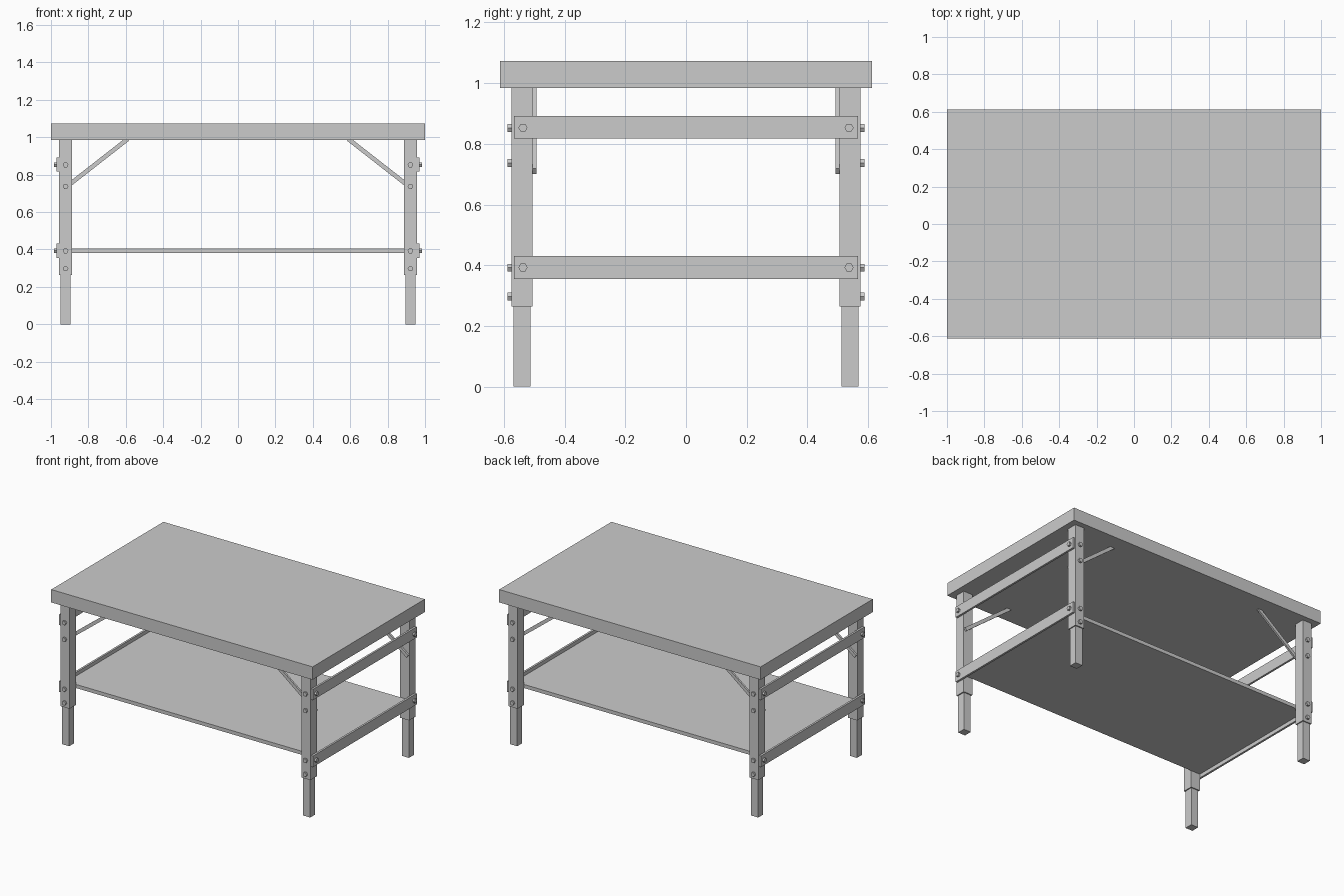
import bpy, bmesh
from math import cos, sin, pi, atan2
from mathutils import Vector, Matrix

if "Cube" in bpy.data.objects:
    bpy.data.objects.remove(bpy.data.objects["Cube"])


def finish(name, bm, mx=False, my=False):
    """Turn a bmesh (world coordinates) into an object, mirrored about the centre."""
    bmesh.ops.recalc_face_normals(bm, faces=bm.faces)
    me = bpy.data.meshes.new(name)
    bm.to_mesh(me)
    bm.free()
    ob = bpy.data.objects.new(name, me)
    bpy.context.collection.objects.link(ob)
    if mx or my:
        m = ob.modifiers.new("Mirror", 'MIRROR')
        m.use_axis = (mx, my, False)
        m.use_mirror_merge = False
    return ob


def box(name, lo, hi, mx=False, my=False):
    lo, hi = Vector(lo), Vector(hi)
    bm = bmesh.new()
    mat = Matrix.Translation((lo + hi) / 2) @ Matrix.Diagonal((*(hi - lo), 1))
    bmesh.ops.create_cube(bm, size=1, matrix=mat)
    return finish(name, bm, mx, my)


def prism(name, points, offset, mx=False, my=False):
    """Extrude a closed outline along an offset vector."""
    bm = bmesh.new()
    face = bm.faces.new([bm.verts.new(p) for p in points])
    ext = bmesh.ops.extrude_face_region(bm, geom=[face], use_keep_orig=True)
    verts = [v for v in ext['geom'] if isinstance(v, bmesh.types.BMVert)]
    bmesh.ops.translate(bm, verts=verts, vec=offset)
    return finish(name, bm, mx, my)


LX, LY = 0.922, 0.54      # leg centre
LEG, FOOT = 0.035, 0.0275  # half widths
TOP, UNDER = 1.073, 0.984
OUT_X, OUT_Y = LX + LEG, LY + LEG
RAIL = 0.014

# Table top and lower shelf
box("table_top", (-1, -0.613, UNDER), (1, 0.613, TOP))
box("lower_shelf", (-OUT_X, -LY + LEG, 0.381), (OUT_X, LY - LEG, 0.406))

# Telescoping legs: outer sleeve and narrower foot
box("leg_sleeve", (LX - LEG, LY - LEG, 0.264), (OUT_X, OUT_Y, UNDER), True, True)
box("leg_foot", (LX - FOOT, LY - FOOT, 0), (LX + FOOT, LY + FOOT, 0.30), True, True)

# End rails across the outside of the legs
for name, z0, z1 in (("upper_end_rail", 0.818, 0.892), ("lower_end_rail", 0.355, 0.431)):
    box(name, (OUT_X, -0.567, z0), (OUT_X + RAIL, 0.567, z1), mx=True)

# Diagonal braces on the inner faces of the legs
a, b = Vector((0.950, 0.709)), Vector((0.590, 0.990))
ang = atan2(b.y - a.y, b.x - a.x)
n = Vector((-sin(ang), cos(ang))) * 0.0115
prism("diagonal_brace",
      [(p.x, LY - LEG, p.y) for p in (a + n, b + n, b - n, a - n)],
      (0, -0.013, 0), True, True)

# Hex bolt heads
R, H = 0.015, 0.013
HEX = [(R * cos(k * pi / 3), R * sin(k * pi / 3)) for k in range(6)]
for z in (0.852, 0.737, 0.392, 0.297):
    prism("leg_bolt", [(LX + u, OUT_Y, z + v) for u, v in HEX], (0, H, 0), True, True)
for z in (0.853, 0.393):
    prism("rail_bolt", [(OUT_X + RAIL, LY - 0.003 + u, z + v) for u, v in HEX],
          (H, 0, 0), True, True)
